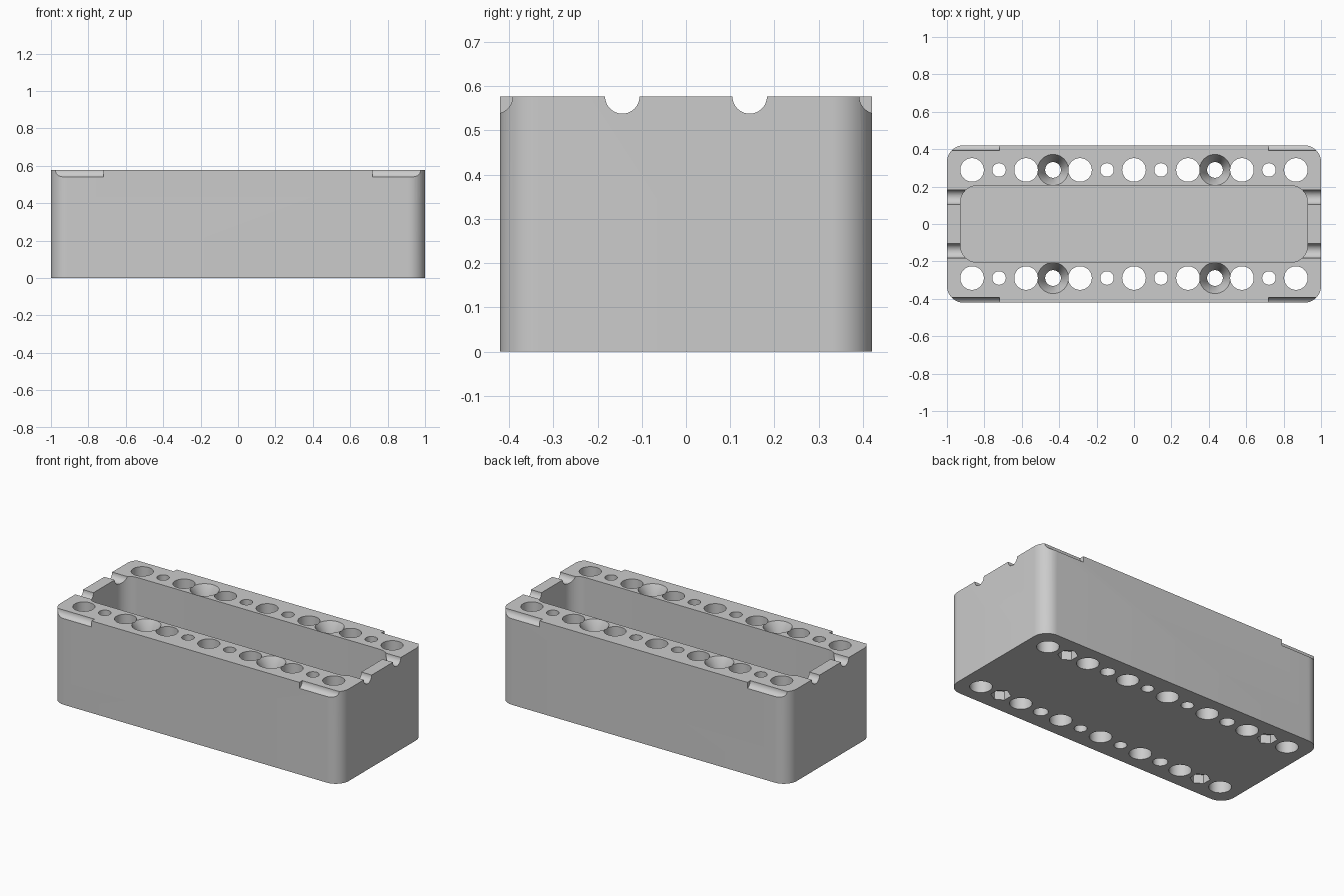
import bpy, bmesh
from math import pi, sin, cos
from mathutils import Matrix, Vector

if "Cube" in bpy.data.objects:
    bpy.data.objects.remove(bpy.data.objects["Cube"], do_unlink=True)

HEIGHT = 0.577
PITCH = 0.1443
ROW_Y = 0.289

grey = bpy.data.materials.new("plain grey")
grey.use_nodes = True
grey.diffuse_color = (0.6, 0.6, 0.6, 1)
grey.node_tree.nodes["Principled BSDF"].inputs["Base Color"].default_value = (0.6, 0.6, 0.6, 1)


def make_object(name, bm):
    bmesh.ops.recalc_face_normals(bm, faces=bm.faces)
    mesh = bpy.data.meshes.new(name)
    bm.to_mesh(mesh)
    bm.free()
    mesh.materials.append(grey)
    obj = bpy.data.objects.new(name, mesh)
    bpy.context.collection.objects.link(obj)
    return obj


def rounded_block(bm, half_x, half_y, radius, z0, z1, steps=14):
    """Upright prism with rounded vertical corners."""
    outline = []
    for i, (sx, sy) in enumerate([(1, 1), (-1, 1), (-1, -1), (1, -1)]):
        for k in range(steps + 1):
            a = (i + k / steps) * pi / 2
            outline.append((sx * (half_x - radius) + radius * cos(a),
                            sy * (half_y - radius) + radius * sin(a)))
    base = bm.faces.new([bm.verts.new((x, y, z0)) for x, y in outline])
    moved = bmesh.ops.extrude_face_region(bm, geom=[base], use_keep_orig=True)
    top = [v for v in moved["geom"] if isinstance(v, bmesh.types.BMVert)]
    bmesh.ops.translate(bm, verts=top, vec=(0, 0, z1 - z0))


def rod(bm, centre, r0, r1, length, segments=48, axis="Z"):
    """Cylinder or cone centred on a point, along Z or X."""
    turn = Matrix.Rotation(pi / 2, 4, "Y") if axis == "X" else Matrix()
    bmesh.ops.create_cone(bm, cap_ends=True, segments=segments, radius1=r0, radius2=r1,
                          depth=length, matrix=Matrix.Translation(Vector(centre)) @ turn)


def carve(target, bm):
    cutter = make_object("cutter", bm)
    cutter.hide_render = True
    mod = target.modifiers.new("carve", "BOOLEAN")
    mod.operation = "DIFFERENCE"
    mod.solver = "EXACT"
    mod.object = cutter
    bpy.context.view_layer.objects.active = target
    bpy.ops.object.modifier_apply(modifier=mod.name)
    bpy.data.objects.remove(cutter, do_unlink=True)


# Outer box
bm = bmesh.new()
rounded_block(bm, 1.0, 0.421, 0.09, 0, HEIGHT)
box = make_object("box_body", bm)

# Long central cavity, open at the top
bm = bmesh.new()
rounded_block(bm, 0.928, 0.205, 0.09, 0.06, HEIGHT + 0.1)
carve(box, bm)

# Two rows of alternating large and small through holes
bm = bmesh.new()
for side in (-1, 1):
    for i in range(-6, 7):
        r = 0.063 if i % 2 == 0 else 0.036
        if abs(i) == 3:
            r = 0.042
        rod(bm, (i * PITCH, side * ROW_Y, HEIGHT / 2), r, r, HEIGHT + 0.2)
carve(box, bm)

# Countersinks, nut pockets, end grooves and side notches
bm = bmesh.new()
sink = 0.075
for sy in (-1, 1):
    for sx in (-1, 1):
        slope = (0.083 - 0.042) / sink
        rod(bm, (sx * 3 * PITCH, sy * ROW_Y, HEIGHT - sink / 2 + 0.005),
            0.042, 0.083 + slope * 0.01, sink + 0.01)
        rod(bm, (sx * 5 * PITCH, sy * ROW_Y, 0), 0.057, 0.057, 0.11, segments=6)
        rod(bm, (sx * 0.97, sy * 0.144, HEIGHT), 0.039, 0.039, 0.24, axis="X")
        rod(bm, (sx * 0.92, sy * 0.431, HEIGHT), 0.039, 0.039, 0.4, axis="X")
carve(box, bm)

# Smooth the round walls, keep the rims sharp
bpy.ops.object.select_all(action="DESELECT")
box.select_set(True)
bpy.context.view_layer.objects.active = box
bpy.ops.object.shade_smooth_by_angle(angle=pi / 6)
